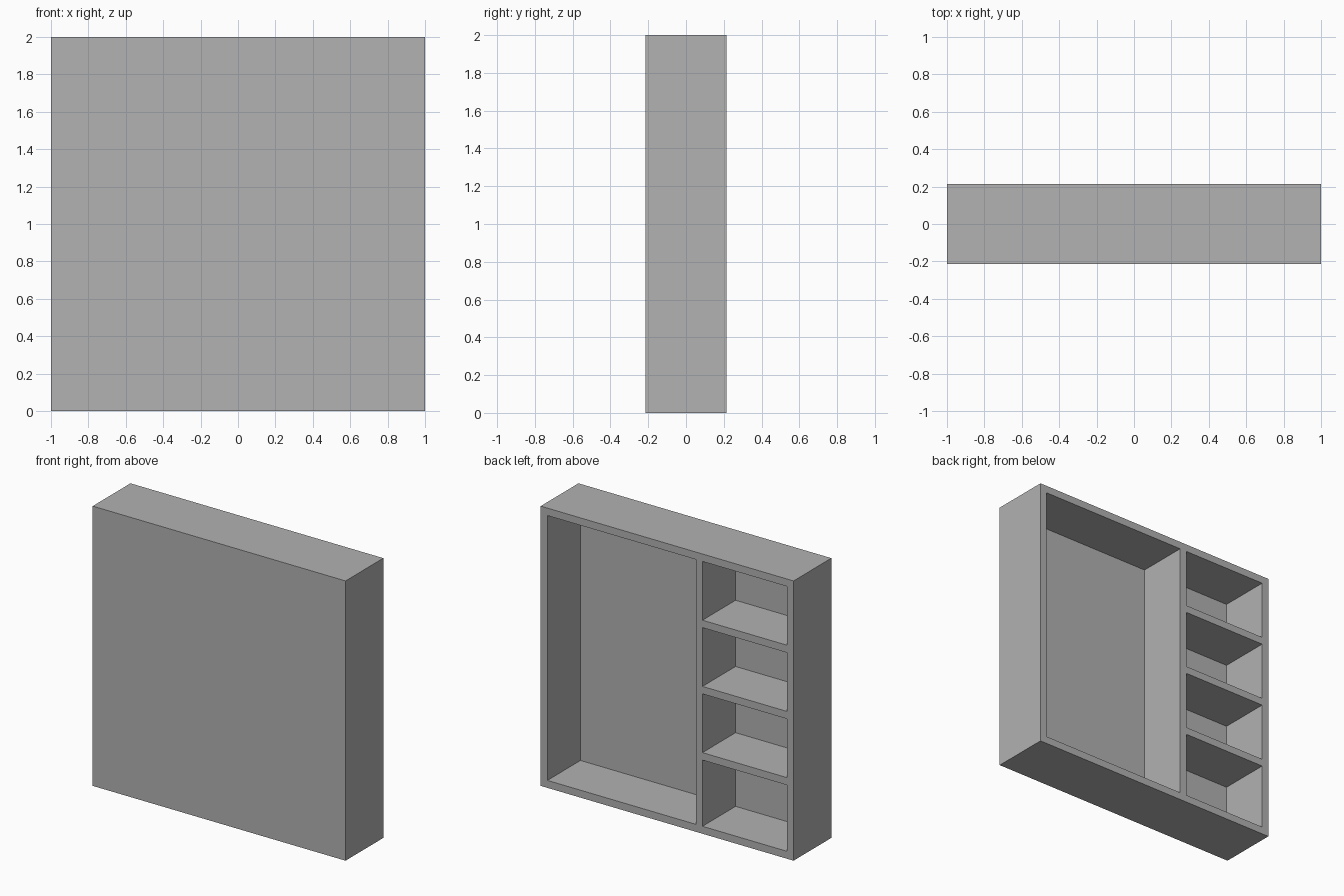
import bpy

if "Cube" in bpy.data.objects:
    bpy.data.objects.remove(bpy.data.objects["Cube"], do_unlink=True)

# Overall sizes
WIDTH = HEIGHT = 2.0
DEPTH = 0.4267
T = 0.0533             # board thickness
NARROW_BAY = 0.6667    # clear width of the shelf bay
BAYS = 4

grey = bpy.data.materials.new("plain_grey")
grey.use_nodes = True
colour = (0.445, 0.445, 0.445, 1.0)
grey.diffuse_color = colour
grey.node_tree.nodes["Principled BSDF"].inputs["Base Color"].default_value = colour


def board(name, low, high):
    """Box spanning two opposite corners."""
    centre = [(a + b) / 2 for a, b in zip(low, high)]
    bpy.ops.mesh.primitive_cube_add(size=1, location=centre)
    obj = bpy.context.object
    obj.name = name
    obj.scale = [b - a for a, b in zip(low, high)]
    bpy.ops.object.transform_apply(location=False, rotation=False, scale=True)
    obj.data.materials.append(grey)
    return obj


x, y = WIDTH / 2, DEPTH / 2
inner_x, inner_y = x - T, -y + T
inner_top = HEIGHT - T

# Closed front panel, with the case open at the back
board("front_panel", (-x, -y, 0), (x, inner_y, HEIGHT))

# Outer frame
board("left_side", (inner_x, inner_y, 0), (x, y, HEIGHT))
board("right_side", (-x, inner_y, 0), (-inner_x, y, HEIGHT))
board("bottom_board", (-inner_x, inner_y, 0), (inner_x, y, T))
board("top_board", (-inner_x, inner_y, inner_top), (inner_x, y, HEIGHT))

# Upright between the wide bay and the shelf bay
divider_x = -inner_x + NARROW_BAY
board("divider", (divider_x, inner_y, T), (divider_x + T, y, inner_top))

# Shelves, each standing on an equal division of the inner height
pitch = (inner_top - T) / BAYS
for i in range(1, BAYS):
    z = T + i * pitch
    board(f"shelf_{i}", (-inner_x, inner_y, z), (divider_x, y, z + T))
